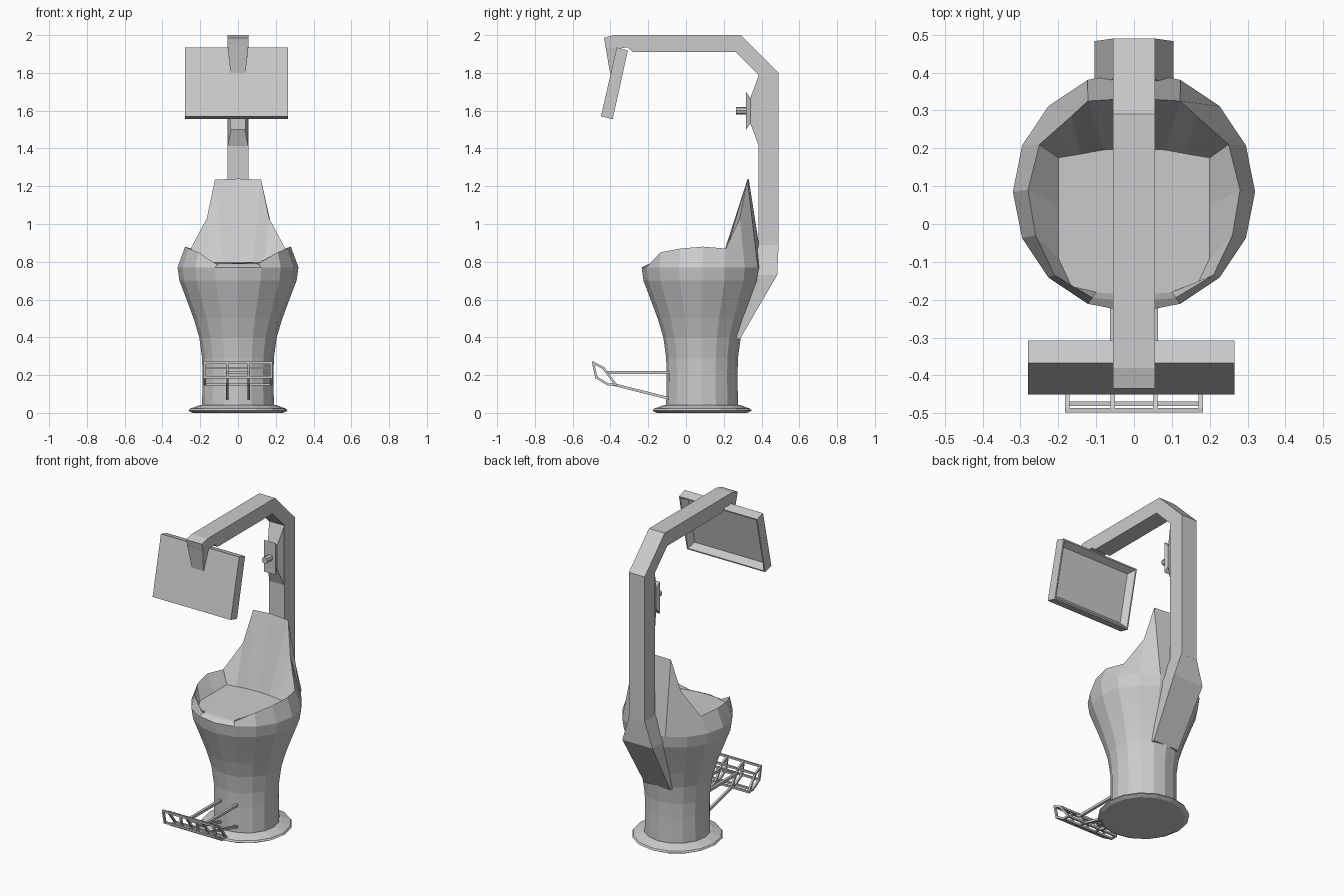
import bpy, bmesh, math
from mathutils import Vector

if "Cube" in bpy.data.objects:
    bpy.data.objects.remove(bpy.data.objects["Cube"])

CY = 0.085   # pedestal axis in y
N = 16


def make(name, verts, faces):
    me = bpy.data.meshes.new(name)
    me.from_pydata([tuple(v) for v in verts], [], faces)
    bm = bmesh.new()
    bm.from_mesh(me)
    bmesh.ops.recalc_face_normals(bm, faces=bm.faces)
    bm.to_mesh(me)
    bm.free()
    ob = bpy.data.objects.new(name, me)
    bpy.context.collection.objects.link(ob)
    return ob


def hull(name, pts):
    bm = bmesh.new()
    for p in pts:
        bm.verts.new(p)
    bmesh.ops.convex_hull(bm, input=bm.verts)
    bmesh.ops.dissolve_limit(bm, angle_limit=0.01, verts=bm.verts, edges=bm.edges)
    me = bpy.data.meshes.new(name)
    bm.to_mesh(me)
    bm.free()
    ob = bpy.data.objects.new(name, me)
    bpy.context.collection.objects.link(ob)
    return ob


def mirrored(pts):
    return [(s * x, y, z) for x, y, z in pts for s in (-1, 1)]


def loft(name, rings):
    n = len(rings[0])
    verts = [v for r in rings for v in r]
    faces = [(k * n + i, k * n + (i + 1) % n, (k + 1) * n + (i + 1) % n, (k + 1) * n + i)
             for k in range(len(rings) - 1) for i in range(n)]
    faces += [tuple(range(n)), tuple(range((len(rings) - 1) * n, len(rings) * n))]
    return make(name, verts, faces)


def circle(r, z):
    # starts at the front (-y) and runs towards +x
    return [(r * math.sin(2 * math.pi * i / N), CY - r * math.cos(2 * math.pi * i / N), z)
            for i in range(N)]


def half_ring(pts):
    # nine points front to back, mirrored into a closed 16-point ring
    return pts + [(-x, y, z) for x, y, z in reversed(pts[1:-1])]


# flared floor plate
loft("base_plate", [circle(0.24, 0.0), circle(0.262, 0.012), circle(0.255, 0.022), circle(0.20, 0.042)])

# pedestal body with the scooped seat and backrest on top
profile = [(0.19, 0.03), (0.188, 0.2), (0.19, 0.29), (0.205, 0.4), (0.235, 0.5),
           (0.272, 0.6), (0.31, 0.7), (0.32, 0.77)]
rim = [(0, -0.205, 0.785), (0.11, -0.195, 0.785), (0.21, -0.135, 0.85), (0.26, -0.03, 0.87),
       (0.28, 0.09, 0.88), (0.25, 0.21, 0.87), (0.165, 0.285, 1.03), (0.122, 0.325, 1.235), (0, 0.332, 1.24)]
seat = [(0, -0.19, 0.79), (0.10, -0.18, 0.79), (0.165, -0.165, 0.79), (0.2, -0.09, 0.80),
        (0.2, 0.05, 0.80), (0.2, 0.175, 0.80), (0.14, 0.185, 0.80), (0.08, 0.196, 0.80), (0, 0.2, 0.80)]
loft("pedestal_seat", [circle(r, z) for r, z in profile] + [half_ring(rim), half_ring(seat)])

# wedge joining the post to the pedestal
hull("post_wedge", mirrored([(0.055, 0.49, 0.89), (0.055, 0.385, 0.89), (0.105, 0.483, 0.73),
                             (0.105, 0.34, 0.73), (0.09, 0.285, 0.39), (0.09, 0.25, 0.39)]))

# post and overhead arm
side = [(0.49, 0.88), (0.49, 1.80), (0.29, 2.0), (-0.38, 2.0), (-0.435, 1.985), (-0.425, 1.94),
        (-0.36, 1.93), (-0.31, 1.935), (-0.28, 1.91), (0.265, 1.91), (0.385, 1.79), (0.385, 0.88)]
loft("post_and_arm", [[(x, y, z) for y, z in side] for x in (-0.055, 0.055)])

# tapered bracket holding the screen
hull("screen_bracket", mirrored([(0.055, -0.427, 1.945), (0.055, -0.34, 1.94),
                                 (0.04, -0.402, 1.80), (0.04, -0.375, 1.80)]))

# tilted screen with a recessed display on the seat side
XL, XR = -0.28, 0.265
fb, ft = Vector((0, -0.45, 1.57)), Vector((0, -0.367, 1.935))
bb, bt = Vector((0, -0.388, 1.555)), Vector((0, -0.308, 1.918))


def panel(b, t, inset, push=Vector()):
    d = (t - b).normalized() * inset
    return [(x, *(p + push).yz) for x, p in ((XL + inset, b + d), (XR - inset, b + d),
                                             (XR - inset, t - d), (XL + inset, t - d))]


loft("screen", [panel(fb, ft, 0), panel(bb, bt, 0), panel(bb, bt, 0.008),
                panel(bb, bt, 0.035, Vector((0, -0.035, 0.008)))])

# camera mount, plate and lens on the front of the post
hull("camera_mount", mirrored([(0.055, 0.39, 1.40), (0.055, 0.39, 1.80),
                               (0.03, 0.338, 1.54), (0.03, 0.338, 1.66)]))
hull("camera_plate", mirrored([(0.03, 0.345, 1.54), (0.03, 0.345, 1.66), (0.04, 0.318, 1.50),
                               (0.04, 0.318, 1.70)]))
loft("camera_lens", [[(0.02 * math.cos(a * math.pi / 4), y, 1.6 + 0.02 * math.sin(a * math.pi / 4))
                      for a in range(8)] for y in (0.265, 0.325)])


# footrest: open cage of thin bars
def bar(name, a, b, t=0.006):
    a, b = Vector(a), Vector(b)
    d = (b - a).normalized()
    u = d.cross(Vector((0, 0, 1)) if abs(d.x) > 0.5 else Vector((1, 0, 0))).normalized()
    v = d.cross(u)
    return loft(name, [[p + u * t * i + v * t * j for i, j in ((-1, -1), (1, -1), (1, 1), (-1, 1))]
                       for p in (a, b)])


cage = [(-0.492, 0.266), (-0.438, 0.238), (-0.372, 0.150), (-0.412, 0.150), (-0.475, 0.188)]
for i, (y, z) in enumerate(cage):
    bar("footrest_rail", (-0.182, y, z), (0.182, y, z))
    for x in (-0.176, -0.056, 0.056, 0.176):
        bar("footrest_rib", (x, y, z), (x, *cage[(i + 1) % 5]))
bar("footrest_cross_bar", (-0.06, -0.415, 0.212), (0.06, -0.415, 0.212))

# struts holding the footrest
for x in (-0.056, 0.056):
    bar("footrest_upper_strut", (x, -0.42, 0.213), (x, -0.07, 0.213), 0.008)
    bar("footrest_lower_strut", (x, -0.39, 0.152), (x, -0.07, 0.072), 0.007)
